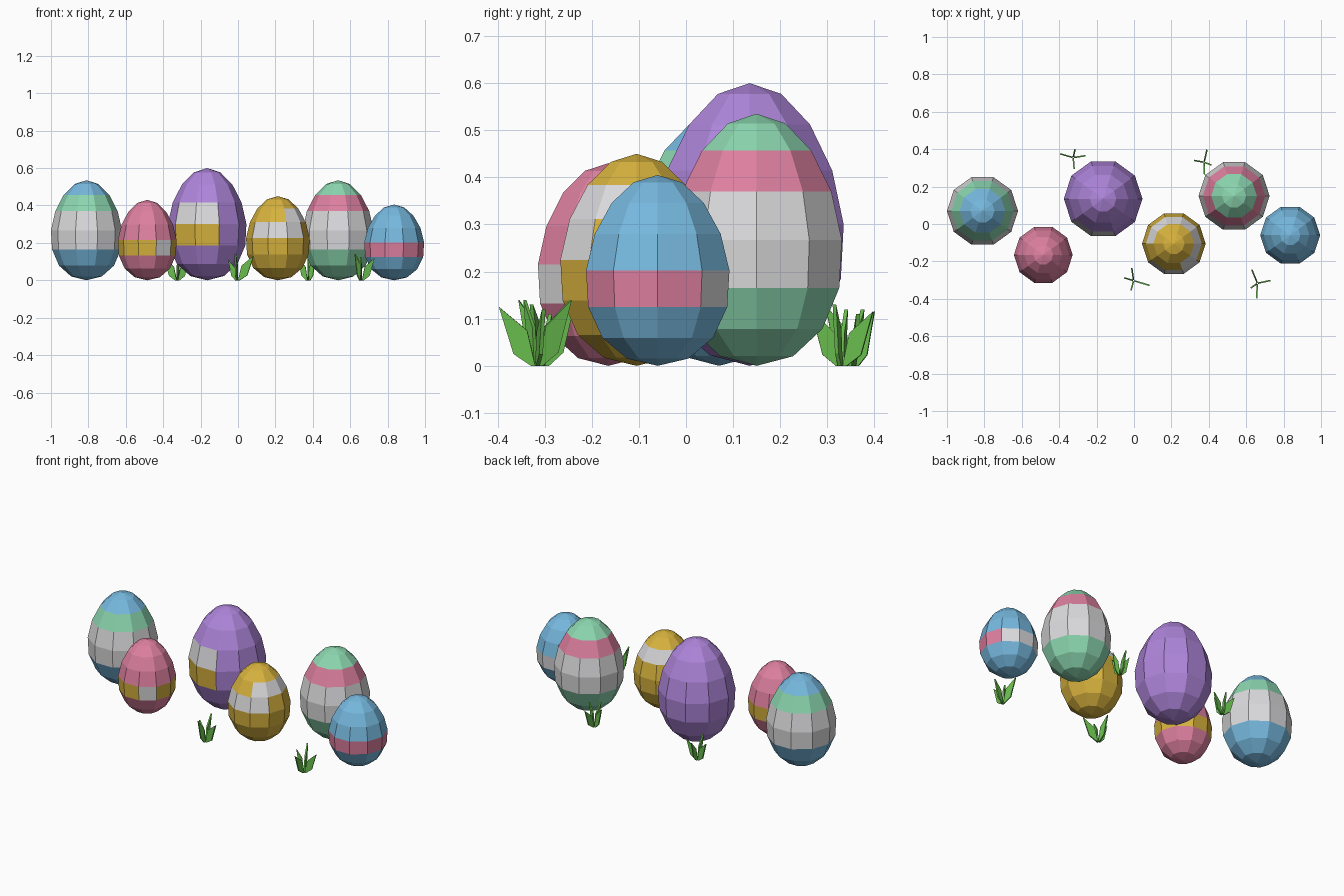
import bpy, math
from mathutils import Vector

if "Cube" in bpy.data.objects:
    bpy.data.objects.remove(bpy.data.objects["Cube"])


def material(name, r, g, b):
    # sRGB 0-255 to linear
    m = bpy.data.materials.new(name)
    m.diffuse_color = [*(((c / 255 + 0.055) / 1.055) ** 2.4 for c in (r, g, b)), 1]
    m.use_nodes = True
    m.node_tree.nodes["Principled BSDF"].inputs["Base Color"].default_value = m.diffuse_color
    return m


MATS = {
    "blue": material("sky blue", 118, 184, 222),
    "mint": material("mint green", 140, 215, 176),
    "pink": material("rose pink", 222, 128, 160),
    "white": material("white", 218, 218, 220),
    "gold": material("golden yellow", 215, 178, 62),
    "purple": material("purple", 174, 133, 218),
    "grass": material("grass green", 105, 188, 78),
}


def mesh_object(name, verts, faces, mats):
    me = bpy.data.meshes.new(name)
    me.from_pydata(verts, [], faces)
    for m in mats:
        me.materials.append(MATS[m])
    me.update()
    ob = bpy.data.objects.new(name, me)
    bpy.context.collection.objects.link(ob)
    return ob


SIDES, STEPS = 10, 8


def egg(name, x, y, radius, height, bands, patches=()):
    """bands: colour of each of the 8 rows, bottom to top.
    patches: (row, first side, number of sides, colour)."""
    verts = [(x, y, 0)]
    for k in range(1, STEPS):
        t = math.pi * k / STEPS
        r = radius * math.sin(t) * (1 + 0.13 * math.cos(t))
        for s in range(SIDES):
            a = math.tau * s / SIDES
            verts.append((x + r * math.cos(a), y + r * math.sin(a),
                          height * (1 - math.cos(t)) / 2))
    verts.append((x, y, height))
    top = len(verts) - 1

    def idx(k, s):
        return 1 + (k - 1) * SIDES + s % SIDES

    faces, colours = [], []
    for row in range(STEPS):
        for s in range(SIDES):
            if row == 0:
                faces.append((0, idx(1, s + 1), idx(1, s)))
            elif row == STEPS - 1:
                faces.append((idx(row, s), idx(row, s + 1), top))
            else:
                faces.append((idx(row, s), idx(row, s + 1),
                              idx(row + 1, s + 1), idx(row + 1, s)))
            c = bands[row]
            for prow, first, count, col in patches:
                if row == prow and (s - first) % SIDES < count:
                    c = col
            colours.append(c)
    used = sorted(set(colours))
    ob = mesh_object(name, verts, faces, used)
    for p, c in zip(ob.data.polygons, colours):
        p.material_index = used.index(c)


# Painted eggs, left to right
egg("blue_mint_egg", -0.81, 0.07, 0.19, 0.535,
    ["blue"] * 3 + ["white"] * 2 + ["mint"] + ["blue"] * 2)
egg("pink_egg", -0.485, -0.165, 0.157, 0.43,
    ["pink"] * 3 + ["gold"] + ["pink"] * 4, [(3, 8, 1, "white")])
egg("purple_egg", -0.165, 0.135, 0.21, 0.60, ["purple"] * 8,
    [(4, 6, 2, "white"), (3, 6, 2, "gold")])
egg("golden_egg", 0.213, -0.105, 0.17, 0.45, ["gold"] * 8,
    [(4, 6, 3, "white"), (5, 8, 7, "white")])
egg("mint_pink_egg", 0.535, 0.15, 0.19, 0.535,
    ["mint"] * 3 + ["white"] * 2 + ["pink"] + ["mint"] * 2)
egg("blue_egg", 0.835, -0.06, 0.16, 0.405,
    ["blue"] * 3 + ["pink"] + ["blue"] * 4, [(3, 1, 4, "white")])


def grass_tuft(name, x, y, arms):
    """Upright thin leaves; each arm gives the tip offset (dx, dy, height)."""
    verts, faces = [], []
    for dx, dy, h in arms:
        d = Vector((dx, dy, 0))
        reach = d.length
        d.normalize()
        side = Vector((-d.y, d.x, 0)) * 0.004
        outline = [(0.003, 0), (0.012, 0), (0.55 * reach + 0.005, 0.2 * h),
                   (reach, h), (0.25 * reach, 0.6 * h)]
        b, n = len(verts), len(outline)
        for sgn in (1, -1):
            verts += [Vector((x, y, 0)) + d * r + side * sgn + Vector((0, 0, z))
                      for r, z in outline]
        faces.append(tuple(b + n - 1 - i for i in range(n)))
        faces.append(tuple(b + n + i for i in range(n)))
        for i in range(n):
            j = (i + 1) % n
            faces.append((b + i, b + j, b + n + j, b + n + i))
    mesh_object(name, verts, faces, ["grass"])


# Grass tufts
grass_tuft("grass_back_left", -0.325, 0.355,
           [(-0.07, 0.02, 0.12), (0.065, 0.01, 0.11), (0.005, -0.06, 0.13), (0.01, 0.045, 0.115)])
grass_tuft("grass_back_right", 0.375, 0.33,
           [(-0.055, 0.01, 0.12), (0.015, 0.067, 0.115), (0.04, -0.015, 0.13), (0.002, -0.065, 0.12)])
grass_tuft("grass_front_middle", -0.002, -0.303,
           [(-0.05, 0.015, 0.11), (-0.01, 0.068, 0.14), (0.085, -0.025, 0.13), (-0.014, -0.052, 0.14)])
grass_tuft("grass_front_right", 0.66, -0.317,
           [(-0.03, 0.073, 0.14), (0.07, 0.015, 0.12), (-0.035, -0.025, 0.14), (-0.005, -0.08, 0.125)])
